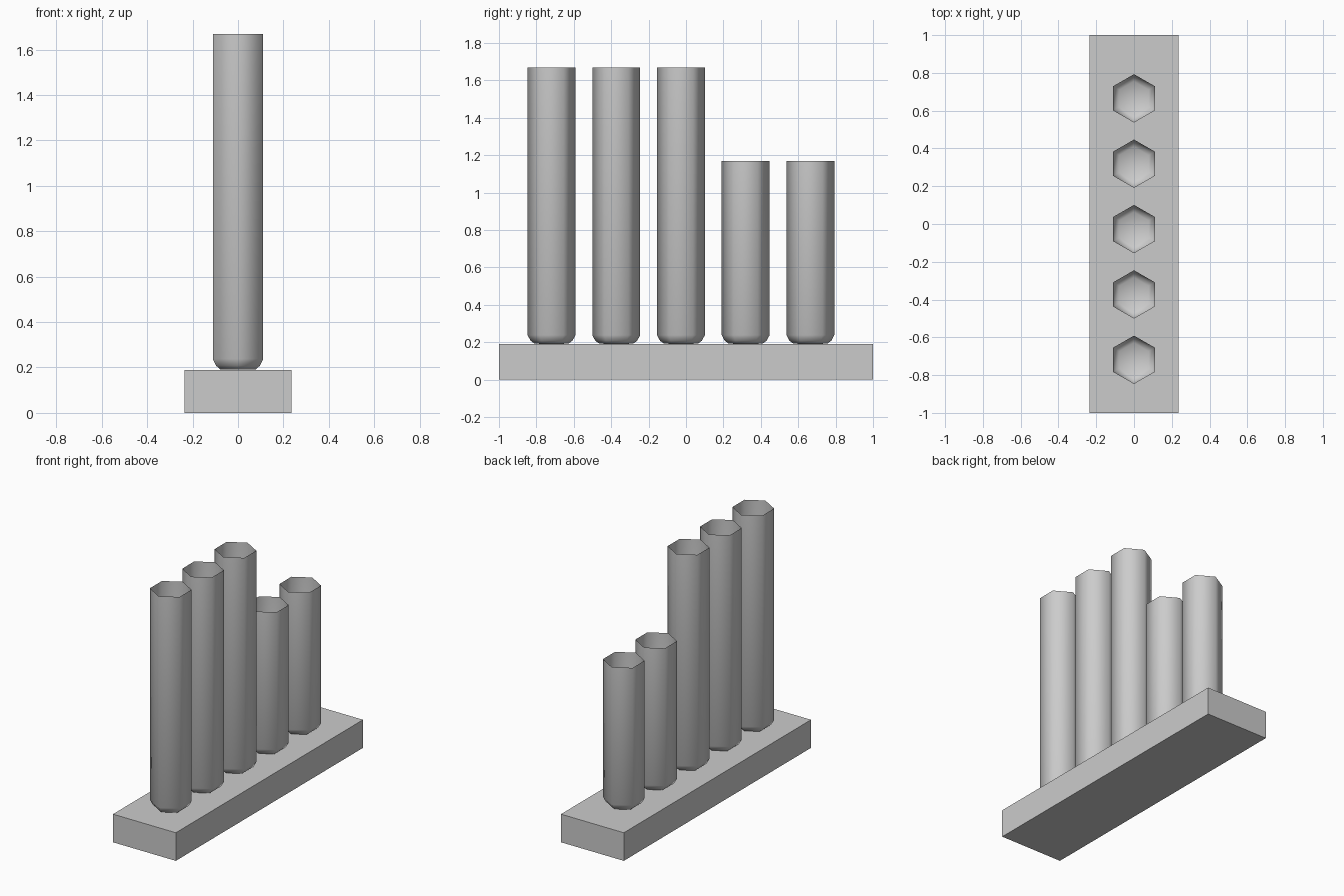
import bpy, bmesh, math

cube = bpy.data.objects.get("Cube")
if cube:
    bpy.data.objects.remove(cube, do_unlink=True)

grey = bpy.data.materials.new("plain grey")
grey.use_nodes = True
colour = (0.6, 0.6, 0.6, 1)
grey.diffuse_color = colour
grey.node_tree.nodes["Principled BSDF"].inputs["Base Color"].default_value = colour

SIDES = 6
BASE_TOP = 0.19


def add_object(name, bm, smooth=False):
    bmesh.ops.recalc_face_normals(bm, faces=bm.faces)
    mesh = bpy.data.meshes.new(name)
    for face in bm.faces:
        face.smooth = smooth
    bm.to_mesh(mesh)
    bm.free()
    mesh.materials.append(grey)
    obj = bpy.data.objects.new(name, mesh)
    bpy.context.collection.objects.link(obj)
    return obj


# Flat rack base
bm = bmesh.new()
bmesh.ops.create_cube(bm, size=1)
bmesh.ops.scale(bm, vec=(0.47, 2, BASE_TOP), verts=bm.verts)
bmesh.ops.translate(bm, vec=(0, 0, BASE_TOP / 2), verts=bm.verts)
add_object("rack_base", bm)


def add_tube(name, y, top):
    """Thin six-sided tube, open at the top, with a rounded closed bottom."""
    profile = [(0.09, BASE_TOP + 0.002), (0.112, 0.208), (0.128, 0.238), (0.128, top)]
    bm = bmesh.new()
    rings = []
    for radius, z in profile:
        ring = []
        for i in range(SIDES):
            a = math.pi / 2 + math.tau * i / SIDES
            ring.append(bm.verts.new((radius * math.cos(a), y + radius * math.sin(a), z)))
        rings.append(ring)
    for low, high in zip(rings, rings[1:]):
        for i in range(SIDES):
            j = (i + 1) % SIDES
            bm.faces.new((low[i], low[j], high[j], high[i]))
    # Closed bottom meeting at a centre point
    pole = bm.verts.new((0, y, BASE_TOP + 0.001))
    for i in range(SIDES):
        bm.faces.new((pole, rings[0][(i + 1) % SIDES], rings[0][i]))
    # Normals point outward because the side faces wind counter-clockwise
    add_object(name, bm, smooth=True)


# Three tall tubes at the front, two short ones at the back
for n in range(5):
    add_tube(f"tube_{n + 1}", -0.719 + 0.346 * n, 1.668 if n < 3 else 1.168)
